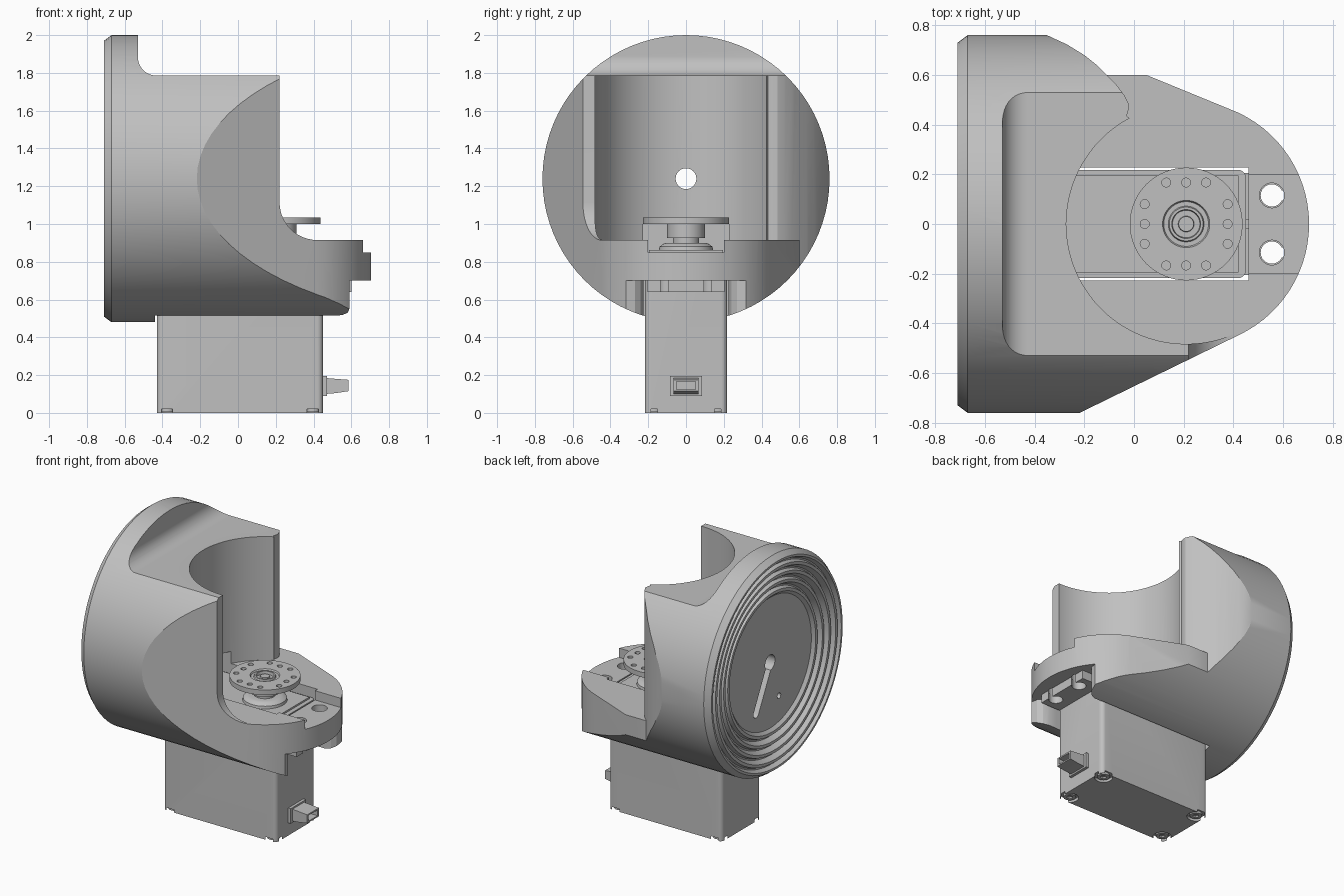
import bpy, bmesh
from math import cos, sin, pi, radians, atan2
from mathutils import Vector, Matrix

cube = bpy.data.objects.get("Cube")
if cube:
    bpy.data.objects.remove(cube, do_unlink=True)

grey = bpy.data.materials.new("plain_grey")
GREY = (0.53, 0.53, 0.53, 1)
grey.use_nodes = True
grey.diffuse_color = GREY
grey.node_tree.nodes["Principled BSDF"].inputs["Base Color"].default_value = GREY

HUB = (0.21, 0)      # vertical axis of the output shaft
MID = 1.24           # height of the drum axis


def make(name, bm):
    bmesh.ops.recalc_face_normals(bm, faces=bm.faces)
    mesh = bpy.data.meshes.new(name)
    bm.to_mesh(mesh)
    bm.free()
    mesh.materials.append(grey)
    ob = bpy.data.objects.new(name, mesh)
    bpy.context.collection.objects.link(ob)
    return ob


def arc(centre, r, a, b, n):
    """Points on an arc, angles in degrees."""
    return [(centre[0] + r * cos(radians(a + (b - a) * i / n)),
             centre[1] + r * sin(radians(a + (b - a) * i / n))) for i in range(n + 1)]


def circle(centre, r, n=32):
    return arc(centre, r, 0, 360, n)[:-1]


def prism(name, pts, lo, hi, axis="z"):
    """Extrude a flat outline along an axis."""
    place = {"x": lambda a, b, d: (d, a, b),
             "y": lambda a, b, d: (a, d, b),
             "z": lambda a, b, d: (a, b, d)}[axis]
    bm = bmesh.new()
    face = bm.faces.new([bm.verts.new(place(a, b, lo)) for a, b in pts])
    ext = bmesh.ops.extrude_face_region(bm, geom=[face])
    move = Vector(place(0, 0, hi - lo))
    for v in ext["geom"]:
        if isinstance(v, bmesh.types.BMVert):
            v.co += move
    return make(name, bm)


def box(name, x0, x1, y, z0, z1):
    """Box symmetric about y = 0."""
    return prism(name, [(x0, -y), (x1, -y), (x1, y), (x0, y)], z0, z1)


def lathe(name, profile, axis, centre, n):
    """Revolve (distance along axis, radius) points that start and end on the axis."""
    d = Vector((1, 0, 0)) if axis == "x" else Vector((0, 0, 1))
    side = Vector((0, 1, 0))
    c = Vector(centre)
    bm = bmesh.new()
    vs = [bm.verts.new(c + d * h + side * r) for h, r in profile]
    es = [bm.edges.new(p) for p in zip(vs, vs[1:])]
    bmesh.ops.spin(bm, geom=vs + es, cent=c, axis=d, angle=2 * pi, steps=n)
    bmesh.ops.remove_doubles(bm, verts=bm.verts, dist=0.0005)
    return make(name, bm)


def combine(ob, cutter, op="DIFFERENCE"):
    """Apply a boolean and discard the cutter."""
    mod = ob.modifiers.new("cut", "BOOLEAN")
    mod.operation, mod.object, mod.solver = op, cutter, "EXACT"
    deps = bpy.context.evaluated_depsgraph_get()
    mesh = bpy.data.meshes.new_from_object(ob.evaluated_get(deps))
    ob.modifiers.clear()
    ob.data = mesh
    bpy.data.objects.remove(cutter, do_unlink=True)


# Drum with chamfered rim and stepped ripples on its rear face
profile = [(-0.655, 0), (-0.655, 0.46)]
for i in range(4):
    r, crest = 0.48 + i * 0.06, -0.675 - i * 0.01
    profile += [(crest, r), (crest, r + 0.02), (crest + 0.025, r + 0.03), (crest + 0.025, r + 0.04)]
profile += [(-0.71, 0.715), (-0.71, 0.73), (-0.67, 0.76), (0.72, 0.76), (0.72, 0)]
bracket = lathe("bracket", profile, "x", (0, 0, MID), 80)

# Plan outline: straight tangent flanks and a round nose
back_edge = [(-0.11, 0.6), (-0.15, 0.64), (-0.2, 0.68), (-0.27, 0.723), (-0.35, 0.76), (-0.45, 0.8)]
outline = ([(-0.8, -0.8), (-0.3, -0.8)] + arc(HUB, 0.495, -65, 65, 28)
           + [(0.05, 0.6)] + back_edge + [(-0.8, 0.8)])
combine(bracket, prism("plan", outline, 0.2, 2.3), "INTERSECT")

# Filleted shoulder on top and filleted opening at the front of the wall
shoulder = [(-0.53, 2.3)] + arc((-0.43, 1.885), 0.1, 180, 270, 12) + [(1, 1.785), (1, 2.3)]
combine(bracket, prism("shoulder", shoulder, -1, 1, "y"))
FLOOR = 0.915
opening = [(0.22, 2.3)] + arc((0.42, FLOOR + 0.2), 0.2, 180, 270, 14) + [(1, FLOOR), (1, 2.3)]
combine(bracket, prism("opening", opening, -1, 1, "y"))

# Round scoop and the shortened rear side of the wall
combine(bracket, prism("scoop", circle(HUB, 0.483, 80), FLOOR, 2.3))
tip = [(-0.11, 0.6), (-0.07, 0.56), (-0.04, 0.52), (-0.022, 0.485), (-0.022, 0.46),
       (-0.03, 0.435), (0.05, 0.38), (0.9, 0.38), (0.9, 0.9), (-0.11, 0.9)]
combine(bracket, prism("wall_end", tip, FLOOR, 2.3))

# Servo pocket, nose recess, nose underside, mounting holes
combine(bracket, box("pocket", -0.44, 0.46, 0.228, 0.2, 1.0))
combine(bracket, box("nose_recess", 0.4, 0.9, 0.2, 0.85, 1.1))
under = [(0.4, 0.225), (0.52, 0.225), (0.555, 0.24), (0.58, 0.27), (0.59, 0.32), (0.9, 0.32)]
combine(bracket, prism("underside", under + [(x, -y) for x, y in reversed(under)], 0.2, 0.7))
for s in (-1, 1):
    combine(bracket, prism("screw_hole", circle((0.555, s * 0.115), 0.05), 0.5, 1))

# Rear keyhole: through hole, sloping slot and pin hole
combine(bracket, prism("through_hole", circle((0, MID), 0.055), -0.9, 0.1, "x"))
end = (0.155, 0.94)
tilt = atan2(end[1] - MID, end[0]) * 180 / pi
slot = arc(end, 0.03, tilt - 90, tilt + 90, 8) + arc((0, MID), 0.03, tilt + 90, tilt + 270, 8)
combine(bracket, prism("slot", slot, -0.9, -0.57, "x"))
combine(bracket, prism("pin_hole", circle((-0.1, 0.97), 0.02, 16), -0.9, -0.57, "x"))

# Servo case with rounded corners
X0, X1, Y, R = -0.43, 0.45, 0.218, 0.03
case = []
for x, y, a in ((X1, Y, 0), (X0, Y, 90), (X0, -Y, 180), (X1, -Y, 270)):
    case += arc((x - R if x > 0 else x + R, y - R if y > 0 else y + R), R, a, a + 90, 5)
servo = prism("servo_case", case, 0, 0.85)
for x in (X0 + 0.055, X1 - 0.055):
    for y in (-Y + 0.05, Y - 0.05):
        combine(servo, prism("screw_seat", circle((x, y), 0.058, 24), -0.1, 0.02))
        screw = prism("case_screw", circle((x, y), 0.04, 20), 0.004, 0.05)
        combine(screw, prism("drive", circle((x, y), 0.02, 6), -0.1, 0.015))
box("servo_lid", X0 + 0.02, X1 - 0.03, 0.195, 0.84, 0.862)

# Mounting tabs with open-ended screw slots
for name, x0, x1, hole in (("front_tab", 0.44, 0.6, 0.555), ("rear_tab", -0.58, -0.42, -0.535)):
    tab = box(name, x0, x1, 0.205, 0.64, 0.7)
    for s in (-1, 1):
        combine(tab, prism("tab_hole", circle((hole, s * 0.115), 0.045, 24), 0.5, 0.8))
        far = hole + (0.2 if hole > 0 else -0.2)
        y = s * 0.115
        combine(tab, prism("tab_slot", [(hole, y - 0.02), (far, y - 0.02),
                                        (far, y + 0.02), (hole, y + 0.02)], 0.5, 0.8))
box("front_rib", 0.44, 0.47, 0.02, 0.69, 0.77)

# Cable plug with hollow end
box("plug_flange", 0.44, 0.47, 0.085, 0.09, 0.195)
plug = prism("cable_plug", [(0.46, 0.1), (0.52, 0.105), (0.585, 0.115),
                            (0.585, 0.175), (0.52, 0.18), (0.46, 0.185)], -0.065, 0.065, "y")
combine(plug, box("plug_mouth", 0.53, 0.7, 0.05, 0.125, 0.165))

# Output boss, shaft and horn
lathe("output_boss", [(0.85, 0), (0.85, 0.145), (0.88, 0.14), (0.895, 0.12), (0.9, 0.1), (0.9, 0)],
      "z", (*HUB, 0), 48)
lathe("horn_hub", [(0.89, 0), (0.89, 0.07), (0.925, 0.07), (0.925, 0.1), (1.01, 0.1), (1.01, 0)],
      "z", (*HUB, 0), 40)
horn = lathe("horn_disc", [(1.0, 0), (1.0, 0.227), (1.035, 0.227), (1.035, 0.095), (1.025, 0.09),
                           (1.025, 0.072), (1.035, 0.068), (1.035, 0.058), (1.015, 0.055),
                           (1.015, 0.032), (1.03, 0.03), (1.03, 0)], "z", (*HUB, 0), 64)
for turn in range(4):
    for t in (-0.08, 0, 0.08):
        p = Matrix.Rotation(turn * pi / 2, 2) @ Vector((0.167, t))
        combine(horn, prism("horn_hole", circle((HUB[0] + p.x, p.y), 0.018, 16), 0.95, 1.1))

# Smooth the round surfaces, keep edges crisp
bpy.ops.object.select_all(action="DESELECT")
for ob in bpy.context.collection.objects:
    if ob.type == "MESH":
        ob.select_set(True)
        bpy.context.view_layer.objects.active = ob
bpy.ops.object.shade_smooth_by_angle(angle=radians(25))
